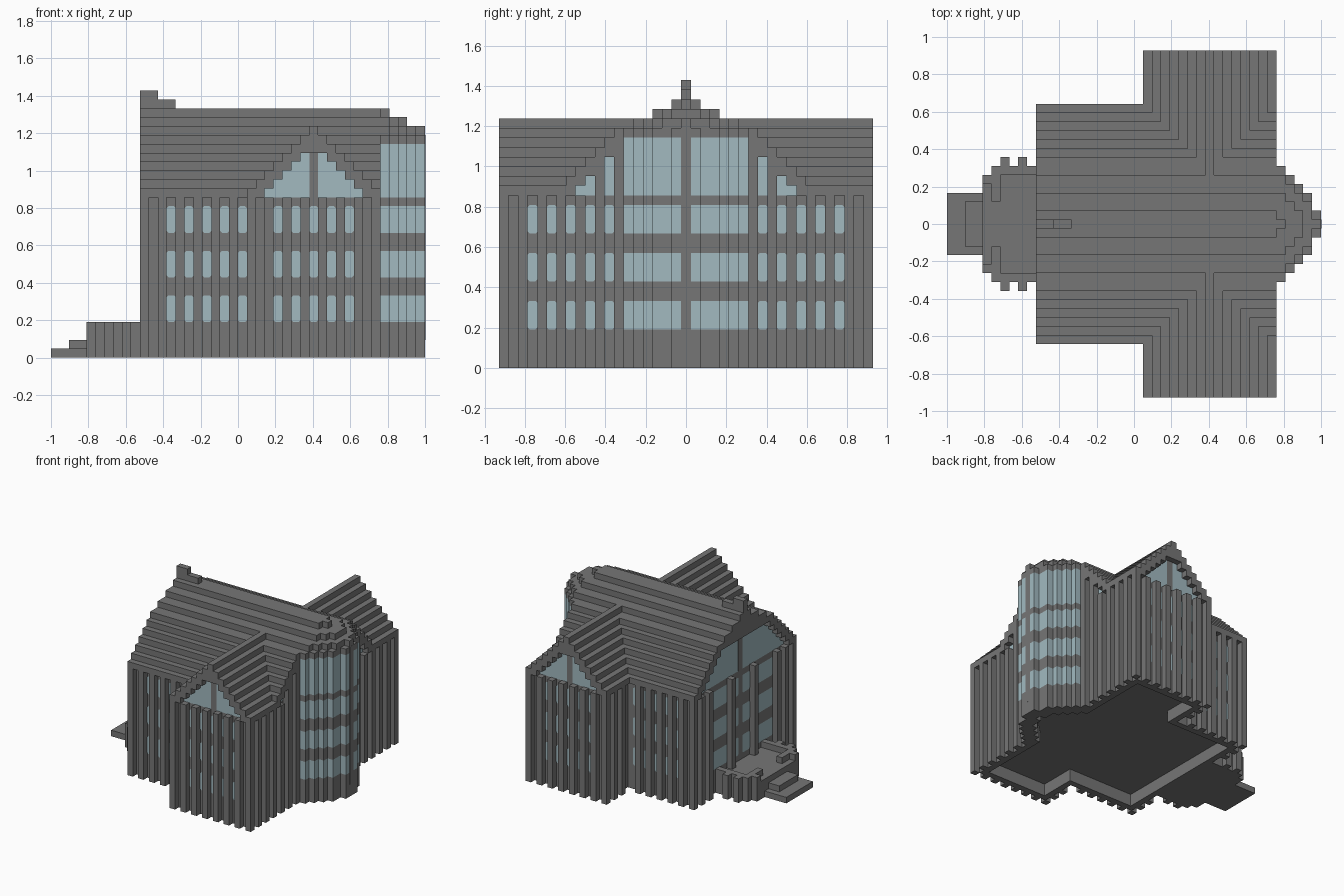
import bpy, bmesh
from mathutils import Vector

if "Cube" in bpy.data.objects:
    bpy.data.objects.remove(bpy.data.objects["Cube"])

U = 2 / 42                      # one block; x counts 0..42, y is centred, z counts up
EPS = 0.06                      # how far plates stand proud, in blocks


def material(name, rgb):
    m = bpy.data.materials.new(name)
    m.use_nodes = True
    m.diffuse_color = (*rgb, 1)
    m.node_tree.nodes["Principled BSDF"].inputs["Base Color"].default_value = (*rgb, 1)
    return m


STONE = material("grey stone", (0.18, 0.18, 0.18))
GLASS = material("pale blue glass", (0.36, 0.49, 0.53))


def to_world(x, y, z):
    return Vector(((x - 21) * U, y * U, z * U))


class Part:
    """Collects blocks and plates, then becomes one object."""

    def __init__(self, name, mat):
        self.name, self.mat, self.bm = name, mat, bmesh.new()

    def box(self, x0, x1, y0, y1, z0, z1):
        vs = bmesh.ops.create_cube(self.bm, size=1)["verts"]
        for v in vs:
            v.co = to_world(x1 if v.co.x > 0 else x0, y1 if v.co.y > 0 else y0,
                            z1 if v.co.z > 0 else z0)

    def pair(self, x0, x1, y0, y1, z0, z1):
        self.box(x0, x1, y0, y1, z0, z1)
        self.box(x0, x1, -y1, -y0, z0, z1)

    def plate(self, axis, plane, sign, a0, a1, z0, z1, c=0.2):
        # flat pane with clipped corners
        ring = [(a0 + c, z0), (a1 - c, z0), (a1, z0 + c), (a1, z1 - c),
                (a1 - c, z1), (a0 + c, z1), (a0, z1 - c), (a0, z0 + c)]
        p = plane + sign * EPS
        pts = [(p, a, z) if axis == "x" else (a, p, z) for a, z in ring]
        f = self.bm.faces.new([self.bm.verts.new(to_world(*q)) for q in pts])
        f.normal_update()
        if f.normal["xy".index(axis)] * sign < 0:
            f.normal_flip()

    def done(self):
        me = bpy.data.meshes.new(self.name)
        self.bm.to_mesh(me)
        self.bm.free()
        me.materials.append(self.mat)
        bpy.context.collection.objects.link(bpy.data.objects.new(self.name, me))


EAVE = 18
ROWS = [(4, 7), (9, 12), (14, 17)]
NAVE = [13.5, 12.5, 11.5, 10.5, 9.5, 8.5, 7.5, 5.5, 3.5, 1.5]   # half widths by layer
APSE = [6.5, 5.5, 4.5, 3.5, 1.5]                               # half widths by step

# Main walls, raised above an open skirting
walls = Part("main_walls", STONE)
walls.box(11, 36, -12.5, 12.5, 2, EAVE)
walls.box(23, 36, -18.5, 18.5, 2, EAVE)
walls.done()

skirt = Part("skirting", STONE)
skirt.box(11, 12, -12.5, 12.5, 0, 2)
skirt.pair(11, 24, 11.5, 12.5, 0, 2)
skirt.pair(23, 24, 11.5, 18.5, 0, 2)
skirt.pair(23, 36, 17.5, 18.5, 0, 2)
skirt.pair(35, 36, 5.5, 18.5, 0, 2)
for i, h in enumerate(APSE):
    inner = APSE[i + 1] - 1 if i < 4 else 0
    skirt.pair(36 + i, 38 + i, inner, h, 0, 2)
skirt.done()

# Pilasters on every second block
pil = Part("pilasters", STONE)
for x in range(10, 22, 2):
    pil.pair(x, x + 1, 12.5, 13.5, 0, EAVE)
for x in range(22, 38, 2):
    pil.pair(x, x + 1, 18.5, 19.5, 0, EAVE)
for y in range(7, 20, 2):
    top = {7: 23.5, 9: 21.5}.get(y, EAVE)
    pil.pair(36, 37, y - .5, y + .5, 0, top)
for y in (15, 17, 19):
    pil.pair(22, 23, y - .5, y + .5, 0, EAVE)
for y in (3, 9, 11, 13):
    pil.pair(10, 11, y - .5, y + .5, 0, EAVE)
pil.done()

# Narrow windows between the pilasters
win = Part("narrow_windows", GLASS)
for z0, z1 in ROWS:
    for s in (-1, 1):
        for x in range(13, 22, 2):
            win.plate("y", s * 12.5, s, x, x + 1, z0, z1)
        for x in range(25, 34, 2):
            win.plate("y", s * 18.5, s, x, x + 1, z0, z1)
        for y in range(8, 17, 2):
            win.plate("x", 36, 1, s * y - .5, s * y + .5, z0, z1)
        for y in (14, 16):
            win.plate("x", 23, -1, s * y - .5, s * y + .5, z0, z1)
        for lo, hi in ((.5, 2.5), (3.5, 8.5), (9.5, 10.5)):
            a, b = sorted((s * lo, s * hi))
            win.plate("x", 11, -1, a, b, z0, z1)
win.done()

# Stepped roofs with glazed gables
nave_roof = Part("nave_roof", STONE)
wing_roof = Part("wing_roof", STONE)
nave_glass = Part("nave_gable_glass", GLASS)
wing_glass = Part("wing_gable_glass", GLASS)
for i, h in enumerate(NAVE):
    z = EAVE + i
    if i < 6:
        nave_roof.pair(10, 37, h - 2, h, z, z + 1)
        nave_glass.box(11, 36, 2 - h, h - 2, z, z + 1)
    else:
        nave_roof.box(10, 37, -h, h, z, z + 1)
    w = 7.5 - i
    if w > 0:
        for s in (-1, 1):
            inner = w - 2 if i < 5 else 0
            a, b = sorted((29.5 + s * inner, 29.5 + s * w))
            wing_roof.pair(a, b, h - 1, 19.5, z, z + 1)
        if i < 5:
            wing_glass.pair(29.5 - w + 2, 29.5 + w - 2, 0 if i < 1 else 5, 18.5, z, z + 1)
for part in (nave_roof, wing_roof, nave_glass, wing_glass):
    part.done()

mullions = Part("gable_mullions", STONE)
mullions.pair(29, 30, 18, 18.5 + EPS, EAVE, 23)
mullions.box(11 - EPS, 12, -.5, .5, EAVE, 24)
mullions.done()

# Rounded end bay: stone and glass bands, centre post, stepped roof
bay = Part("bay_stone", STONE)
bay_glass = Part("bay_windows", GLASS)
for i, h in enumerate(APSE):
    x0, x1 = 36 + i, 38 + i
    for z0, z1 in ((2, 4), (7, 9), (12, 14), (17, 18), (24, 25)):
        bay.box(x0, x1, -h, h, z0, z1)
    for z0, z1 in ROWS + [(18, 24)]:
        bay_glass.box(x0, x1, -h, h, z0, z1)
    bay.box(x0, x1, 1 - h, h - 1, 25, 26)
    if i < 3:
        bay.box(x0, x1, i - 3.5, 3.5 - i, 26, 27)
bay.box(36, 38, -.5, .5, 27, 28)
bay.box(41, 42 + EPS / 2, -.5, .5, 2, 25)
bay.done()
bay_glass.done()

# Ridge ornament
finial = Part("ridge_ornament", STONE)
finial.box(10, 12, -.5, .5, 28, 30)
finial.box(12, 14, -.5, .5, 28, 29)
finial.done()

# Entrance porch with parapet and steps
porch = Part("porch", STONE)
porch.box(4, 11, -5.5, 5.5, 0, 3)
porch.pair(5, 11, 5.5, 6.5, 0, 4)
porch.pair(5, 6, 2.5, 5.5, 0, 4)
porch.pair(4, 5, 4.5, 5.5, 0, 4)
for x in (6, 8):
    porch.pair(x, x + 1, 6.5, 7.5, 0, 4)
porch.done()

steps = Part("entrance_steps", STONE)
steps.box(0, 4, -3.5, 3.5, 0, 1)
steps.box(2, 4, -2.5, 2.5, 1, 2)
steps.done()
